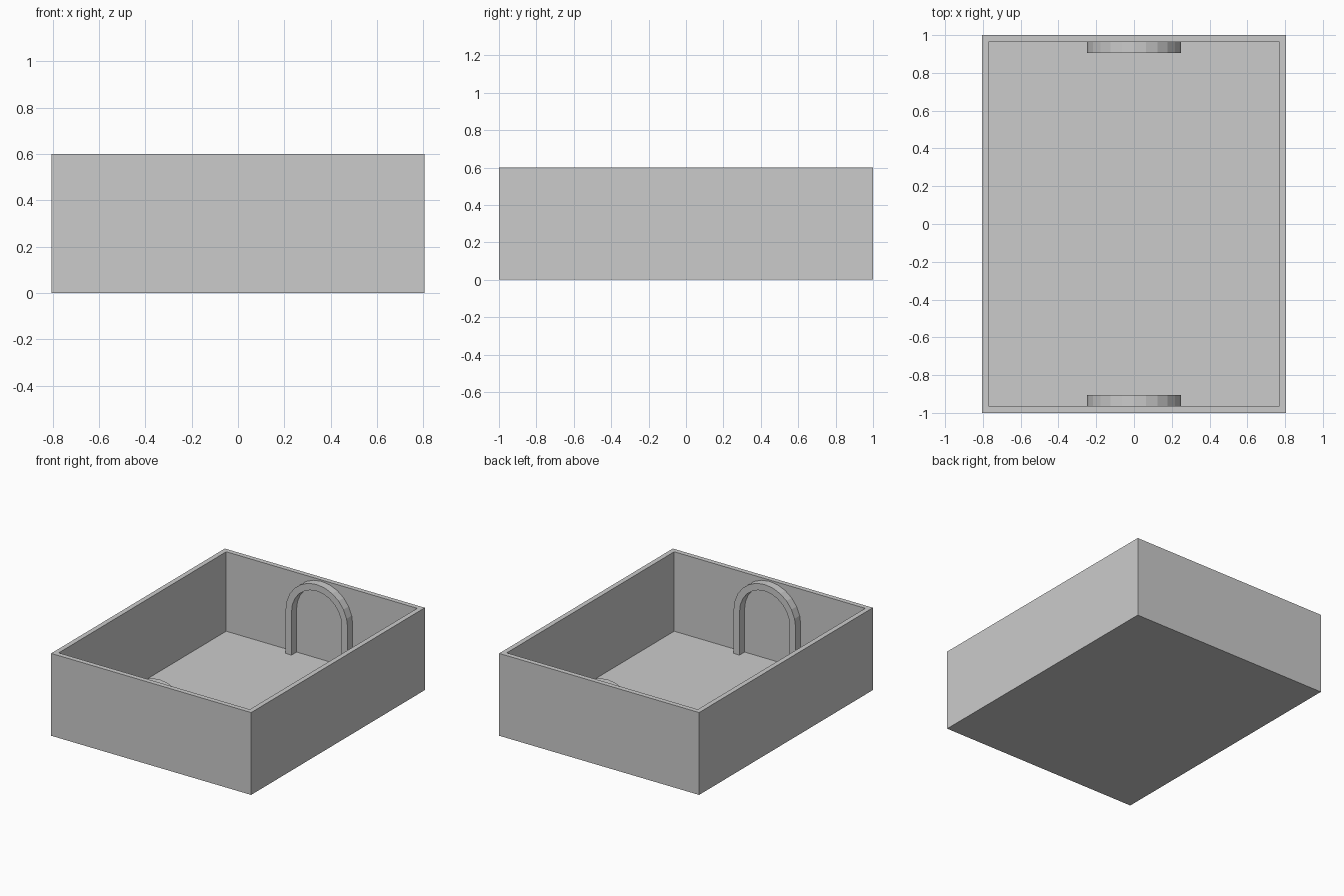
import bpy, bmesh
from math import pi, cos, sin

if "Cube" in bpy.data.objects:
    bpy.data.objects.remove(bpy.data.objects["Cube"])

HX, HY, H = 0.806, 1.0, 0.6      # half width, half depth, height
WALL, FLOOR = 0.036, 0.021


def finish(bm, name):
    bmesh.ops.recalc_face_normals(bm, faces=bm.faces)
    mesh = bpy.data.meshes.new(name)
    bm.to_mesh(mesh)
    bm.free()
    obj = bpy.data.objects.new(name, mesh)
    bpy.context.collection.objects.link(obj)
    return obj


# Open tray: cube with its top inset, then sunk down to the floor
bm = bmesh.new()
bmesh.ops.create_cube(bm, size=1)
for v in bm.verts:
    v.co = (v.co.x * 2 * HX, v.co.y * 2 * HY, (v.co.z + 0.5) * H)
bm.normal_update()
top = max(bm.faces, key=lambda f: f.calc_center_median().z)
bmesh.ops.inset_region(bm, faces=[top], thickness=WALL, use_even_offset=True)
well = bmesh.ops.extrude_face_region(bm, geom=[top])
bmesh.ops.delete(bm, geom=[top], context='FACES_ONLY')
bmesh.ops.translate(bm, vec=(0, 0, FLOOR - H),
                    verts=[g for g in well['geom'] if isinstance(g, bmesh.types.BMVert)])
finish(bm, "tray")


# Arched handle: legs plus half-round, swept as a rectangular section
def arch_handle(name, side, radius=0.25, width=0.048, spring=0.34, segments=12):
    def outline(r):
        arc = [(r * cos(pi * i / segments), spring + r * sin(pi * i / segments))
               for i in range(segments + 1)]
        return [(r, FLOOR)] + arc + [(-r, FLOOR)]

    y_wall, y_face = side * (HY - WALL), side * 0.905
    bm = bmesh.new()
    rings = []
    for (xo, zo), (xi, zi) in zip(outline(radius), outline(radius - width)):
        rings.append([bm.verts.new(p) for p in
                      ((xo, y_wall, zo), (xo, y_face, zo), (xi, y_face, zi), (xi, y_wall, zi))])
    for a, b in zip(rings, rings[1:]):
        for k in range(4):
            n = (k + 1) % 4
            bm.faces.new((a[k], a[n], b[n], b[k]))
    bm.faces.new(rings[0])
    bm.faces.new(rings[-1])
    return finish(bm, name)


arch_handle("front_handle", -1)
arch_handle("back_handle", 1)
